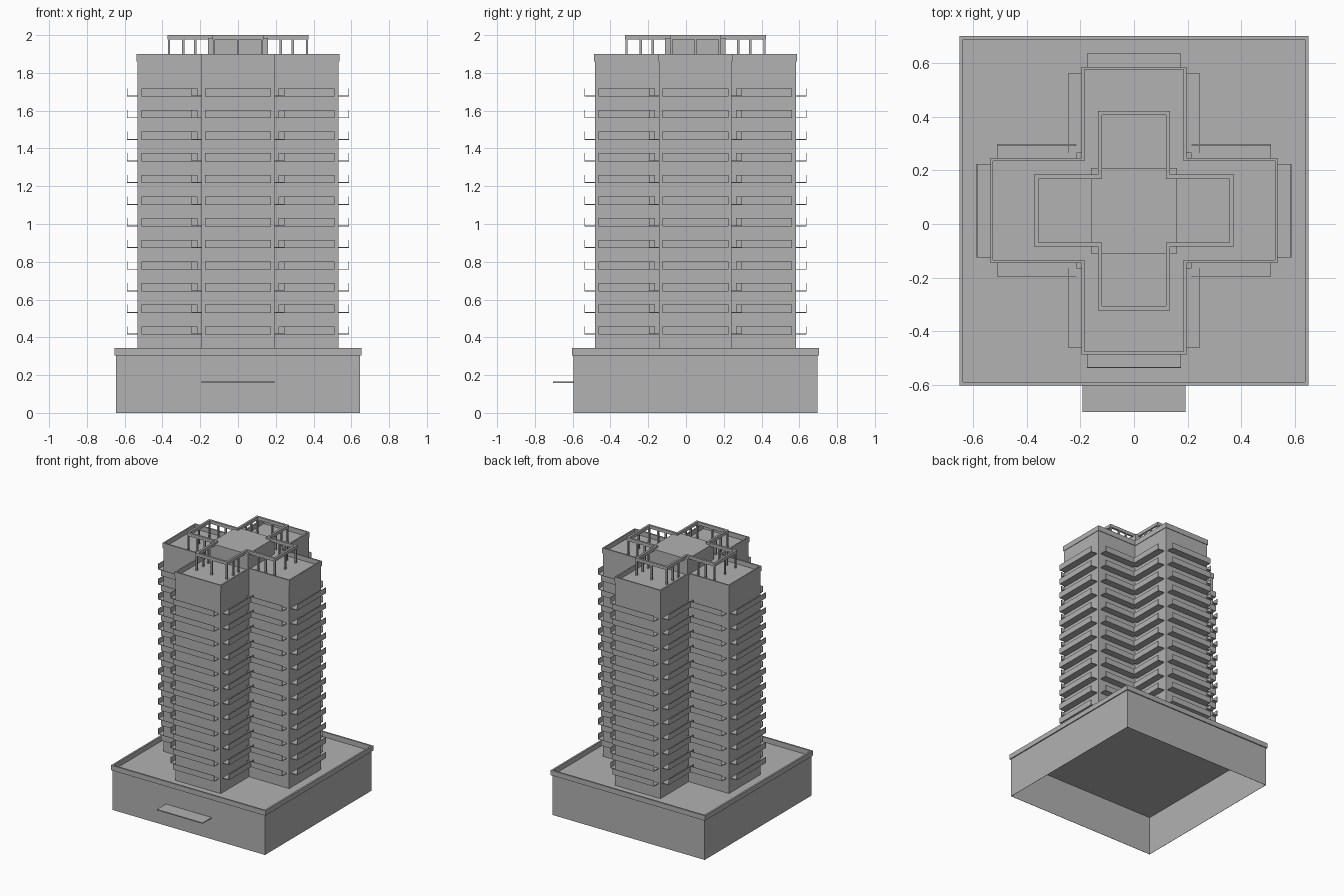
import bpy
import bmesh
from mathutils import Matrix, Vector

if "Cube" in bpy.data.objects:
    bpy.data.objects.remove(bpy.data.objects["Cube"], do_unlink=True)

CENTRE = Vector((0, 0.05, 0))   # plan centre of podium and tower
DECK, ROOF = 0.305, 1.865

concrete = bpy.data.materials.new("concrete_grey")
concrete.use_nodes = True
GREY = (0.445, 0.445, 0.445, 1)
concrete.diffuse_color = GREY
concrete.node_tree.nodes["Principled BSDF"].inputs["Base Color"].default_value = GREY


def finish(name, bm):
    bmesh.ops.recalc_face_normals(bm, faces=bm.faces)
    mesh = bpy.data.meshes.new(name)
    bm.to_mesh(mesh)
    bm.free()
    mesh.materials.append(concrete)
    obj = bpy.data.objects.new(name, mesh)
    obj.location = CENTRE
    bpy.context.collection.objects.link(obj)
    return obj


def add_box(bm, x0, x1, y0, y1, z0, z1, turn=0):
    """Box between limits, turned by quarter turns about the centre."""
    verts = bmesh.ops.create_cube(bm, size=1)["verts"]
    size = Matrix.Diagonal((x1 - x0, y1 - y0, z1 - z0, 1))
    move = Matrix.Translation(((x0 + x1) / 2, (y0 + y1) / 2, (z0 + z1) / 2))
    spin = Matrix.Rotation(turn * 1.5707963, 4, "Z")
    bmesh.ops.transform(bm, matrix=spin @ move @ size, verts=verts)


def square(h):
    return [(-h, -h), (h, -h), (h, h), (-h, h)]


def cross(a, b):
    """Plus-shaped plan: arm reach a, arm half width b."""
    pts, arm = [], [(b, -b), (a, -b), (a, b)]
    for _ in range(4):
        pts += arm
        arm = [(-y, x) for x, y in arm]
    return pts


def prism(name, plan, z0, z1):
    bm = bmesh.new()
    base = bm.faces.new([bm.verts.new((x, y, z0)) for x, y in plan])
    top = bmesh.ops.extrude_face_region(bm, geom=[base], use_keep_orig=True)["geom"]
    verts = [g for g in top if isinstance(g, bmesh.types.BMVert)]
    bmesh.ops.translate(bm, vec=(0, 0, z1 - z0), verts=verts)
    return finish(name, bm)


def ring(name, outer, inner, z0, z1):
    """Hollow frame between two matching plans."""
    bm = bmesh.new()
    loops = [[bm.verts.new((x, y, z)) for x, y in plan]
             for plan, z in ((outer, z0), (outer, z1), (inner, z1), (inner, z0))]
    n = len(outer)
    for k in range(4):
        a, b = loops[k], loops[(k + 1) % 4]
        for i in range(n):
            j = (i + 1) % n
            bm.faces.new((a[i], a[j], b[j], b[i]))
    return finish(name, bm)


# Podium: open-bottomed walls, deck and rim
ring("podium_walls", square(0.645), square(0.643), 0, DECK)
prism("podium_deck", square(0.645), DECK - 0.004, DECK)
ring("podium_rim", square(0.653), square(0.64), DECK, 0.343)

# Entrance canopy
bm = bmesh.new()
add_box(bm, -0.193, 0.193, -0.753, -0.644, 0.159, 0.166)
finish("entrance_canopy", bm)

# Tower shaft with roof parapet
prism("tower", cross(0.533, 0.192), DECK, ROOF)
ring("roof_parapet", cross(0.537, 0.196), cross(0.527, 0.185), ROOF - 0.005, 1.9)

# One storey of balconies, repeated upwards
DEPTH, RAIL, SLAB, HEIGHT = 0.055, 0.003, 0.005, 0.044
bm = bmesh.new()
for turn in range(4):
    # End of the arm
    wall, edge = 0.533, 0.533 + DEPTH
    add_box(bm, wall, edge, -0.175, 0.175, 0, SLAB, turn)
    add_box(bm, edge - RAIL, edge, -0.175, 0.175, 0, HEIGHT, turn)
    # Both flanks of the arm
    for side in (-1, 1):
        wall, edge = 0.192 * side, (0.192 + DEPTH) * side
        inner = edge - RAIL * side
        add_box(bm, 0.215, 0.512, min(wall, edge), max(wall, edge), 0, SLAB, turn)
        add_box(bm, 0.215, 0.512, min(inner, edge), max(inner, edge), 0, HEIGHT, turn)
balconies = finish("balconies", bm)
balconies.location.z = 0.414
storeys = balconies.modifiers.new("storeys", "ARRAY")
storeys.count = 12
storeys.use_relative_offset = False
storeys.use_constant_offset = True
storeys.constant_offset_displace = (0, 0, 0.1146)

# Roof plant room
prism("plant_room", square(0.16), ROOF, 1.986)

# Rooftop frame on posts
ring("roof_frame", cross(0.373, 0.135), cross(0.357, 0.119), 1.976, 2.0)
bm = bmesh.new()
P = 0.006
for turn in range(4):
    spots = [(0.365, 0)]
    for y in (-0.127, 0.127):
        spots += [(x, y) for x in (0.226, 0.29, 0.365)]
    for x, y in spots:
        add_box(bm, x - P, x + P, y - P, y + P, ROOF, 1.976, turn)
finish("roof_posts", bm)
